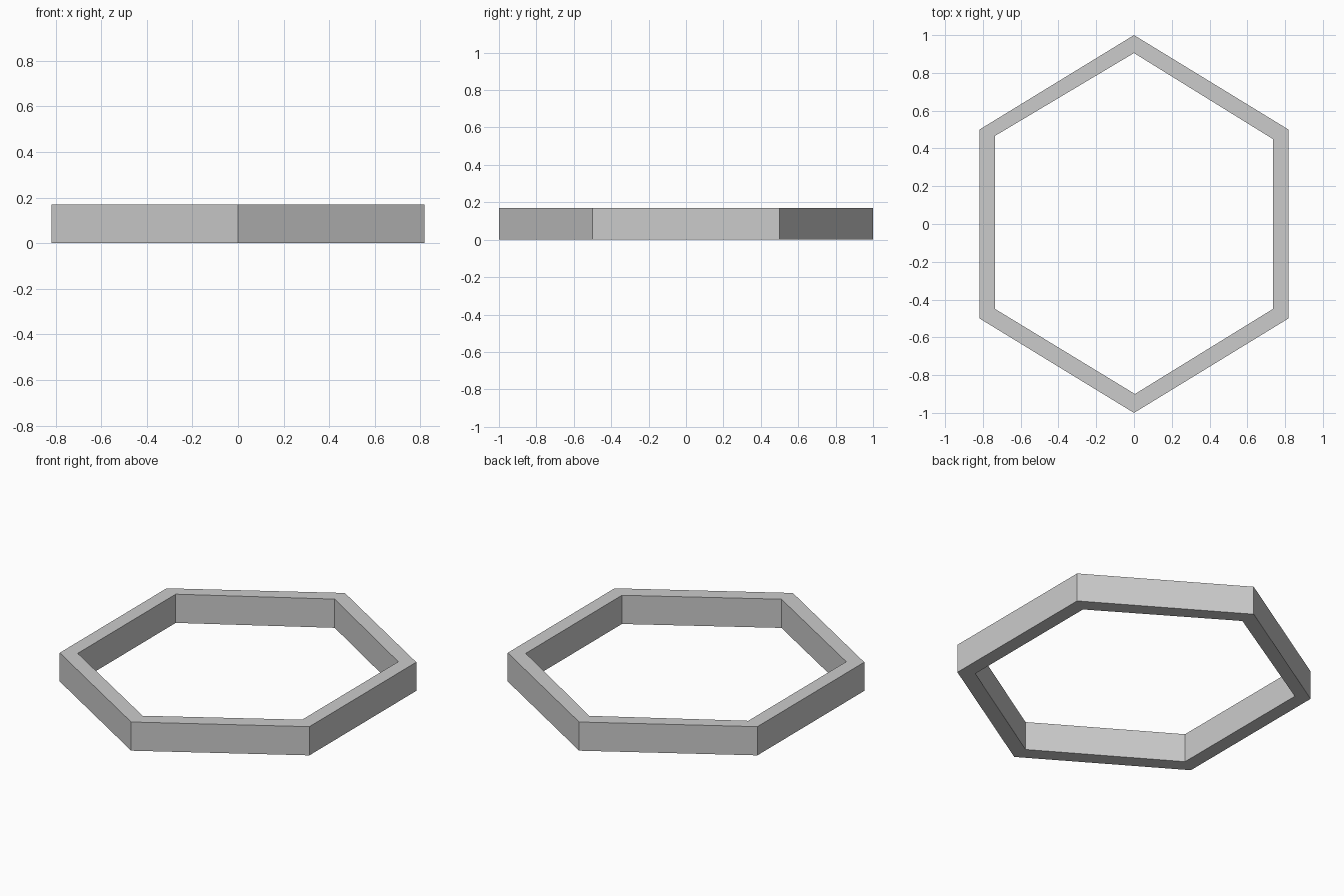
import bpy, bmesh

if "Cube" in bpy.data.objects:
    bpy.data.objects.remove(bpy.data.objects["Cube"])

HEIGHT = 0.17
# Matching outer and inner outlines, counter-clockwise from the back point
OUTER = [(0, 1), (-0.818, 0.5), (-0.818, -0.5), (0, -1), (0.818, -0.5), (0.818, 0.5)]
INNER = [(0, 0.905), (-0.735, 0.467), (-0.735, -0.45), (0.005, -0.9), (0.735, -0.45), (0.735, 0.45)]

# Hexagonal frame: four vertex loops bridged into a closed ring
bm = bmesh.new()
loops = [[bm.verts.new((x, y, z)) for x, y in outline]
         for outline, z in ((OUTER, 0), (OUTER, HEIGHT), (INNER, HEIGHT), (INNER, 0))]
for k in range(4):
    a, b = loops[k], loops[(k + 1) % 4]
    for i in range(6):
        j = (i + 1) % 6
        bm.faces.new((a[i], a[j], b[j], b[i]))
bmesh.ops.recalc_face_normals(bm, faces=bm.faces)

mesh = bpy.data.meshes.new("hexagonal_frame")
bm.to_mesh(mesh)
bm.free()
bpy.context.collection.objects.link(bpy.data.objects.new("hexagonal_frame", mesh))
